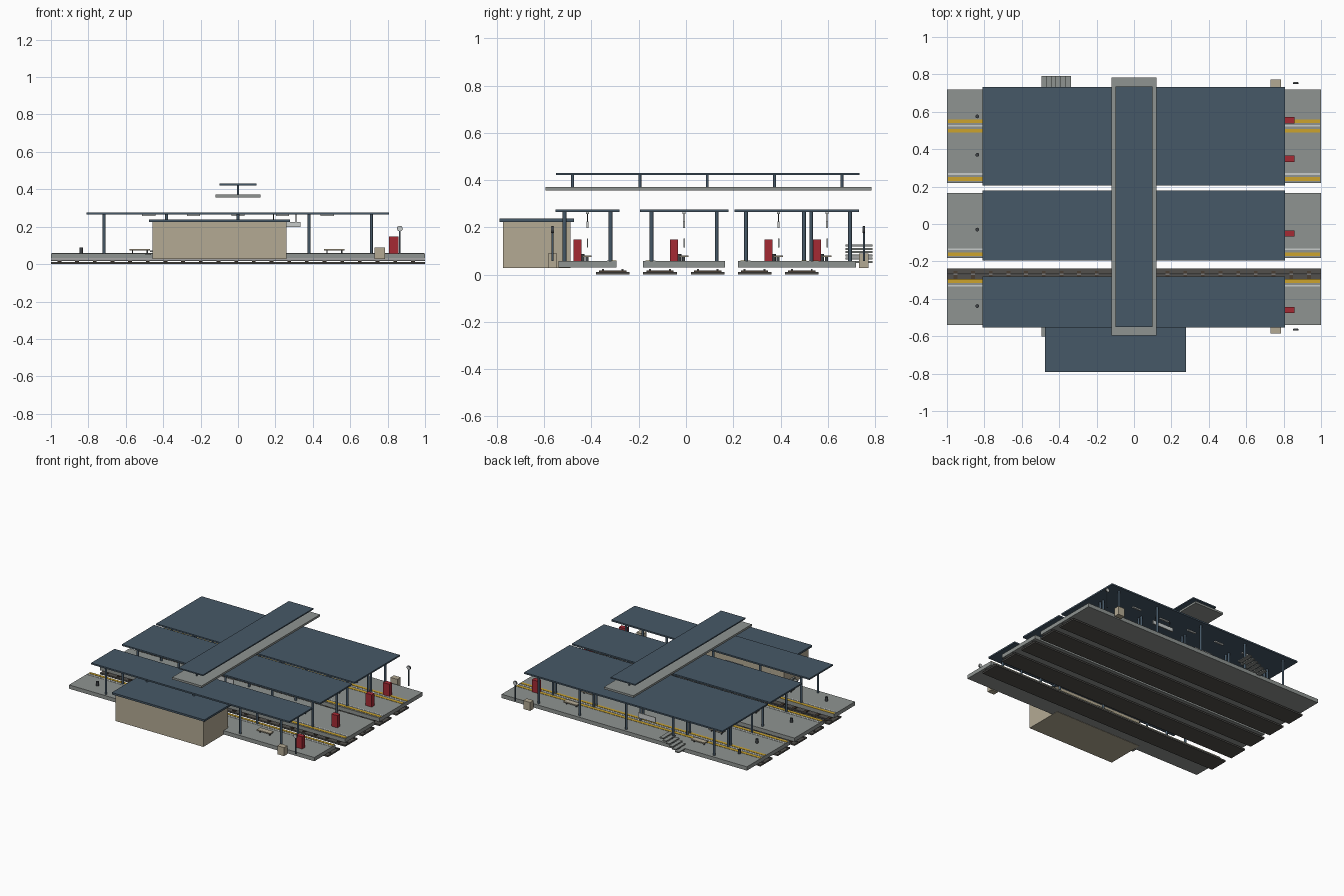
import bpy, bmesh, math
from mathutils import Matrix

if "Cube" in bpy.data.objects:
    bpy.data.objects.remove(bpy.data.objects["Cube"])


def material(name, r, g, b):
    lin = [((c / 255 + 0.055) / 1.055) ** 2.4 for c in (r, g, b)]
    m = bpy.data.materials.new(name)
    m.diffuse_color = (*lin, 1)
    m.use_nodes = True
    m.node_tree.nodes["Principled BSDF"].inputs["Base Color"].default_value = m.diffuse_color
    return m


ROOF = material("slate_blue", 70, 88, 103)
CONCRETE = material("concrete_grey", 143, 148, 145)
YELLOW = material("safety_yellow", 204, 164, 45)
LIGHT = material("pale_grey", 200, 204, 203)
RED = material("machine_red", 165, 42, 52)
BEIGE = material("beige", 180, 170, 148)
BALLAST = material("ballast_grey", 82, 80, 76)
SLEEPER = material("sleeper_brown", 74, 62, 52)
STEEL = material("rail_steel", 115, 115, 115)
DARK = material("dark_grey", 62, 66, 70)


def finish(name, bm, mat):
    me = bpy.data.meshes.new(name)
    bm.to_mesh(me)
    bm.free()
    me.materials.append(mat)
    ob = bpy.data.objects.new(name, me)
    bpy.context.collection.objects.link(ob)
    return ob


def boxes(name, mat, spans):
    """One object from boxes given as (x0, x1, y0, y1, z0, z1)."""
    bm = bmesh.new()
    for x0, x1, y0, y1, z0, z1 in spans:
        m = Matrix.Translation(((x0 + x1) / 2, (y0 + y1) / 2, (z0 + z1) / 2))
        bmesh.ops.create_cube(bm, size=1, matrix=m @ Matrix.Diagonal((x1 - x0, y1 - y0, z1 - z0, 1)))
    return finish(name, bm, mat)


def rods(name, mat, items, axis="Z", sides=12):
    """One object from cylinders given as (x, y, z, radius, length)."""
    bm = bmesh.new()
    turn = Matrix.Rotation(math.pi / 2, 4, "X") if axis == "Y" else Matrix()
    for x, y, z, r, length in items:
        bmesh.ops.create_cone(bm, cap_ends=True, segments=sides, radius1=r, radius2=r,
                              depth=length, matrix=Matrix.Translation((x, y, z)) @ turn)
    return finish(name, bm, mat)


# Tracks: ballast, sleepers, rails
for i, y in enumerate((-0.31, -0.11, 0.092, 0.29, 0.49)):
    boxes(f"ballast_{i}", BALLAST, [(-1, 1, y - 0.071, y + 0.071, 0, 0.011)])
    boxes(f"sleepers_{i}", SLEEPER, [(-0.965 + k * 0.0945, -0.945 + k * 0.0945, y - 0.058, y + 0.058, 0.011, 0.018)
                                     for k in range(21)])
    boxes(f"rails_{i}", STEEL, [(-1, 1, y + s - 0.004, y + s + 0.004, 0.018, 0.025) for s in (-0.042, 0.042)])

# Platforms: name, centre y, half width, post offset, yellow line ys, pale line ys
TOP = 0.058
PLATFORMS = [
    ("front", -0.417, 0.122, 0.0975, (-0.305,), (-0.33,)),
    ("middle", -0.008, 0.173, 0.138, (-0.162,), (-0.135,)),
    ("rear_island", 0.392, 0.173, 0.138, (0.241, 0.55), (0.267,)),
    ("rear", 0.597, 0.122, 0.0975, (0.499,), (0.525,)),
]
for n, c, h, p, yellow, pale in PLATFORMS:
    boxes(f"{n}_platform", CONCRETE, [(-1, 1, c - h, c + h, 0.03, TOP)])
    boxes(f"{n}_edge_line", YELLOW, [(-0.995, 0.995, y - 0.01, y + 0.01, TOP, TOP + 0.002) for y in yellow])
    boxes(f"{n}_guide_line", LIGHT, [(-0.995, 0.995, y - 0.005, y + 0.005, TOP, TOP + 0.002) for y in pale])

    # Canopy with posts and ceiling lights
    boxes(f"{n}_canopy", ROOF, [(-0.81, 0.806, c - h - 0.014, c + h + 0.014, 0.265, 0.276)])
    rods(f"{n}_canopy_posts", ROOF, [(x, c + s * p, 0.162, 0.008, 0.208)
                                     for x in (-0.716, -0.382, 0, 0.38, 0.713) for s in (-1, 1)])
    boxes(f"{n}_ceiling_lights", LIGHT, [(k * 0.238 - 0.036, k * 0.238 + 0.036, c - 0.006, c + 0.006, 0.257, 0.265)
                                         for k in range(-2, 3)])

    # Hanging board, name board
    boxes(f"{n}_hanging_board", LIGHT, [(0.165, 0.335, c - 0.004, c + 0.004, 0.198, 0.225)])
    rods(f"{n}_board_hangers", DARK, [(x, c, 0.245, 0.002, 0.04) for x in (0.19, 0.31)], sides=6)
    boxes(f"{n}_name_board", LIGHT, [(-0.17, -0.03, c - 0.003, c + 0.003, 0.115, 0.153)])

    # Benches, ticket machine, bin
    boxes(f"{n}_benches", BEIGE, [(x - 0.055, x + 0.055, c - 0.022, c + 0.018, 0.074, 0.082) for x in (-0.525, 0.515)])
    boxes(f"{n}_bench_legs", DARK, [(x + s * 0.04 - 0.003, x + s * 0.04 + 0.003, c - 0.008, c + 0.004, TOP, 0.074)
                                    for x in (-0.525, 0.515) for s in (-1, 1)])
    boxes(f"{n}_ticket_machine", RED, [(0.808, 0.857, c - 0.06, c - 0.026, TOP, 0.148)])
    rods(f"{n}_bin", DARK, [(-0.838, c - 0.022, 0.073, 0.01, 0.03)])

# Station building
boxes("station_building", BEIGE, [(-0.456, 0.26, -0.775, -0.488, 0.028, 0.224)])
boxes("station_roof", ROOF, [(-0.476, 0.279, -0.79, -0.474, 0.224, 0.238)])

# Outer side items, front and back: stairs, cabinet, clock
for n, y in (("front", -0.565), ("rear", 0.753)):
    ys = y + (0.02 if y < 0 else -0.02)
    boxes(f"{n}_stair_treads", CONCRETE, [(-0.495 + k * 0.0255, -0.465 + k * 0.0255, ys - 0.057, ys + 0.057,
                                           0.05 + k * 0.0138, 0.058 + k * 0.0138) for k in range(6)])
    boxes(f"{n}_cabinet", BEIGE, [(0.73, 0.785, y - 0.02, y + 0.02, 0.028, 0.09)])
    rods(f"{n}_clock_post", ROOF, [(0.865, y, 0.117, 0.005, 0.118)])
    rods(f"{n}_clock_case", DARK, [(0.865, y, 0.19, 0.015, 0.008)], "Y", 20)
    rods(f"{n}_clock_face", LIGHT, [(0.865, y, 0.19, 0.013, 0.011)], "Y", 20)

# Footbridge
boxes("footbridge_deck", CONCRETE, [(-0.12, 0.12, -0.595, 0.784, 0.356, 0.371)])
boxes("footbridge_roof", ROOF, [(-0.1, 0.1, -0.551, 0.735, 0.421, 0.43)])
rods("footbridge_posts", ROOF, [(0, -0.48 + k * 0.285, 0.396, 0.006, 0.052) for k in range(5)])
